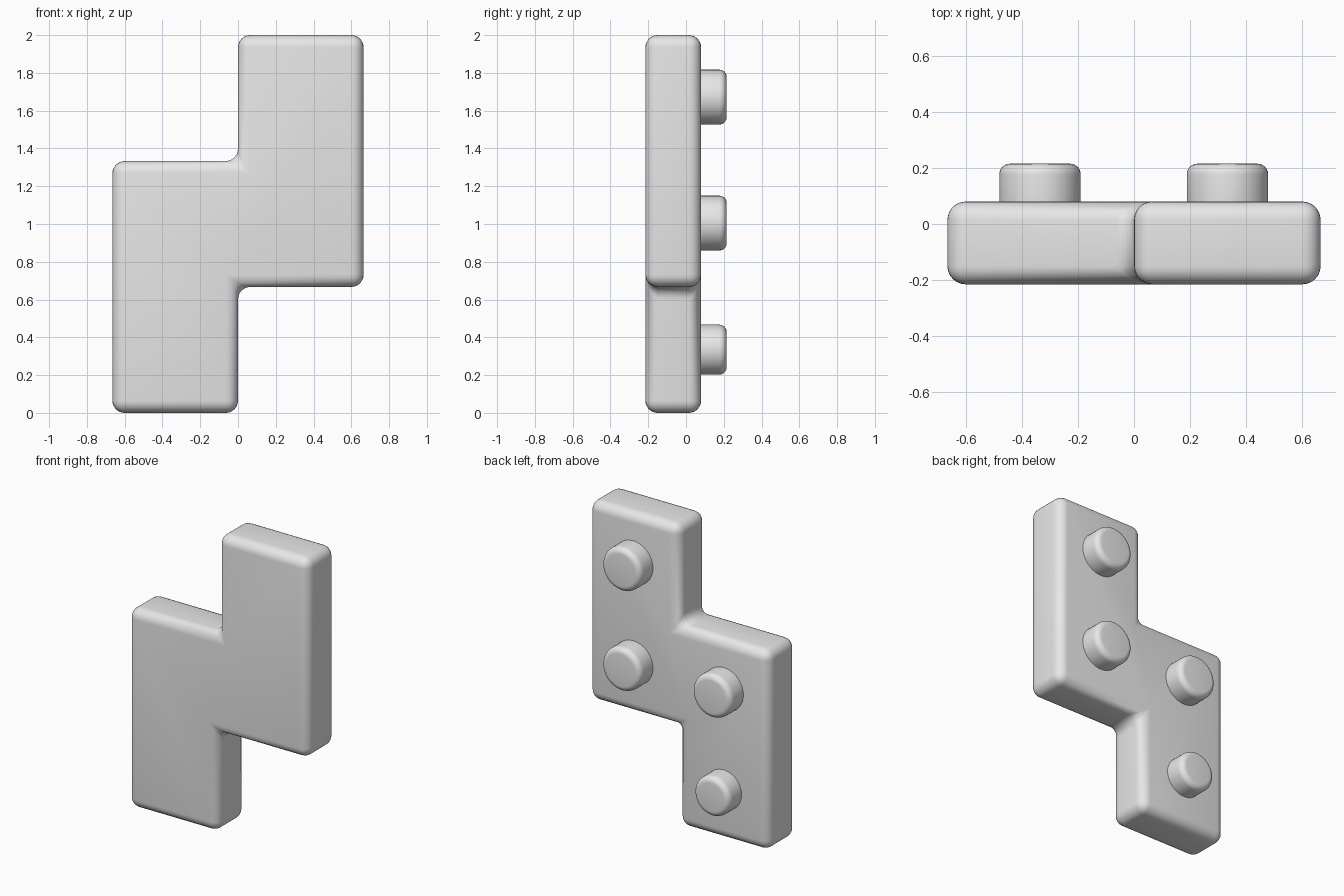
import bpy, bmesh
from math import radians
from mathutils import Matrix

old = bpy.data.objects.get("Cube")
if old:
    bpy.data.objects.remove(old, do_unlink=True)

FRONT, BACK, TIP = -0.215, 0.08, 0.215

grey = bpy.data.materials.new("plain grey")
grey.use_nodes = True
grey.diffuse_color = (0.8, 0.8, 0.8, 1)
grey.node_tree.nodes["Principled BSDF"].inputs["Base Color"].default_value = (0.8, 0.8, 0.8, 1)


def finish(bm, name, bevel):
    """Turn a bmesh into a rounded, smooth-shaded object."""
    bmesh.ops.recalc_face_normals(bm, faces=bm.faces)
    mesh = bpy.data.meshes.new(name)
    bm.to_mesh(mesh)
    bm.free()
    mesh.materials.append(grey)
    obj = bpy.data.objects.new(name, mesh)
    bpy.context.collection.objects.link(obj)
    mod = obj.modifiers.new("rounded edges", 'BEVEL')
    mod.width = bevel
    mod.segments = 6
    mod.limit_method = 'ANGLE'
    mod.angle_limit = radians(40)
    bpy.ops.object.select_all(action='DESELECT')
    obj.select_set(True)
    bpy.context.view_layer.objects.active = obj
    bpy.ops.object.modifier_apply(modifier=mod.name)
    bpy.ops.object.shade_smooth_by_angle(angle=radians(35))
    return obj


# Stepped body: one zigzag outline pushed from front to back
W, LOW, HIGH = 0.665, 0.667, 1.333
outline = [(-W, 0), (0, 0), (0, LOW), (W, LOW), (W, 2), (0, 2), (0, HIGH), (-W, HIGH)]
bm = bmesh.new()
face = bm.faces.new([bm.verts.new((x, FRONT, z)) for x, z in outline])
side = bmesh.ops.extrude_face_region(bm, geom=[face])["geom"]
bmesh.ops.translate(bm, vec=(0, BACK - FRONT, 0),
                    verts=[v for v in side if isinstance(v, bmesh.types.BMVert)])
finish(bm, "stepped_body", 0.065)

# Round studs on the back; the lowest is slightly smaller
studs = {
    "stud_left_upper": (0.333, 1.672, 0.145),
    "stud_left_lower": (0.333, 1.005, 0.145),
    "stud_right_upper": (-0.335, 1.005, 0.145),
    "stud_right_lower": (-0.335, 0.335, 0.132),
}
for name, (x, z, radius) in studs.items():
    root = BACK - 0.08
    bm = bmesh.new()
    bmesh.ops.create_cone(bm, cap_ends=True, segments=48, radius1=radius, radius2=radius,
                          depth=TIP - root,
                          matrix=Matrix.Translation((x, (root + TIP) / 2, z))
                          @ Matrix.Rotation(radians(90), 4, 'X'))
    finish(bm, name, 0.038)
